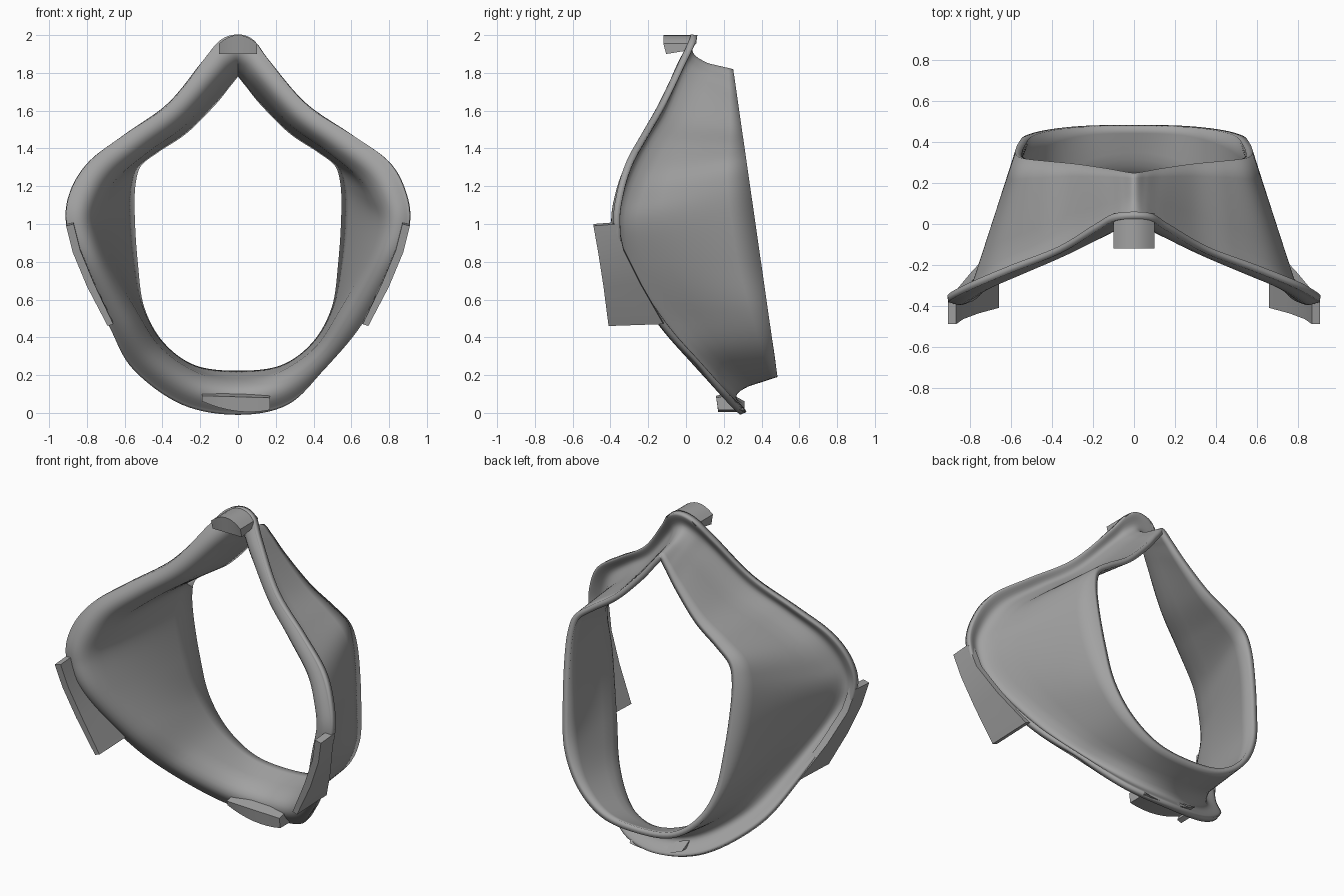
import bpy, bmesh, math
from mathutils import Vector

cube = bpy.data.objects.get("Cube")
if cube:
    bpy.data.objects.remove(cube)

grey = bpy.data.materials.new("soft_grey")
grey.use_nodes = True
grey.diffuse_color = (0.36, 0.36, 0.36, 1)
grey.node_tree.nodes["Principled BSDF"].inputs["Base Color"].default_value = (0.36, 0.36, 0.36, 1)


def add_object(name, verts, faces):
    """Make a mesh object with outward normals and the shared material."""
    mesh = bpy.data.meshes.new(name)
    mesh.from_pydata(verts, [], faces)
    mesh.materials.append(grey)
    obj = bpy.data.objects.new(name, mesh)
    bpy.context.collection.objects.link(obj)
    return obj


def recalc_normals(obj):
    bm = bmesh.new()
    bm.from_mesh(obj.data)
    bmesh.ops.recalc_face_normals(bm, faces=bm.faces)
    bm.to_mesh(obj.data)
    bm.free()


def shade(obj, angle):
    bpy.ops.object.select_all(action='DESELECT')
    obj.select_set(True)
    bpy.context.view_layer.objects.active = obj
    bpy.ops.object.shade_smooth_by_angle(angle=math.radians(angle))


def smooth_loop(points, steps):
    """Closed Catmull-Rom curve through the given points."""
    pts = [Vector(p) for p in points]
    n = len(pts)
    out = []
    for i in range(n):
        a, b, c, d = (pts[(i + k) % n] for k in (-1, 0, 1, 2))
        for s in range(steps):
            t = s / steps
            out.append(b + (c - a) * (t / 2)
                       + (a * 2 - b * 5 + c * 4 - d) * (t * t / 2)
                       + (b * 3 - a - c * 3 + d) * (t ** 3 / 2))
    return out


def full_loop(right, left):
    """Join a right half and a left half, both listed from top to bottom."""
    return right + left[-2:0:-1]


# Outer lip: left x, right x, y, z from the nose down to the chin
lip = [(0, 0, .06, 2), (.1, .09, .05, 1.965), (.19, .17, 0, 1.86),
       (.37, .36, -.11, 1.64), (.6, .6, -.2, 1.475), (.79, .8, -.28, 1.33),
       (.89, .89, -.33, 1.17), (.91, .91, -.35, 1), (.84, .84, -.31, .8),
       (.69, .66, -.11, .48), (.56, .47, .09, .25), (.3, .27, .26, .06),
       (0, 0, .32, .005)]
# Line where the rolled rim turns into the wall: x, y, z
bend = [(0, .12, 1.85), (.05, .1, 1.82), (.12, .06, 1.75), (.3, -.01, 1.55),
        (.48, -.1, 1.42), (.66, -.18, 1.27), (.75, -.24, 1.13), (.78, -.26, 1),
        (.72, -.22, .8), (.57, -.04, .53), (.43, .14, .32), (.22, .28, .18),
        (0, .33, .14)]
# Rear opening, cut by a slanted plane: x, z
rear = [(0, 1.82), (.06, 1.76), (.14, 1.66), (.29, 1.51), (.44, 1.41),
        (.54, 1.33), (.575, 1.22), (.58, 1.05), (.565, .8), (.53, .55),
        (.42, .35), (.24, .22), (0, .19)]

STEPS = 8
lip_loop = smooth_loop(full_loop([(r, y, z) for l, r, y, z in lip],
                                 [(-l, y, z) for l, r, y, z in lip]), STEPS)
bend_loop = smooth_loop(full_loop(bend, [(-x, y, z) for x, y, z in bend]), STEPS)
rear_pts = [(x, .25 + (1.82 - z) * .144, z) for x, z in rear]
rear_loop = smooth_loop(full_loop(rear_pts, [(-x, y, z) for x, y, z in rear_pts]), STEPS)

# Cushion: rolled rim lofted into a tapering wall, then thickened inward
ROLL, WALL = 10, 5
rows = []
for j in range(ROLL):
    t = j / ROLL
    push = Vector((0, -.06 * math.sin(math.pi * t ** 1.4), 0))
    rows.append([a.lerp(b, t) + push for a, b in zip(lip_loop, bend_loop)])
for j in range(WALL + 1):
    rows.append([a.lerp(b, j / WALL) for a, b in zip(bend_loop, rear_loop)])
n = len(lip_loop)
verts = [p for row in rows for p in row]
faces = [(j * n + i, j * n + (i + 1) % n, (j + 1) * n + (i + 1) % n, (j + 1) * n + i)
         for j in range(len(rows) - 1) for i in range(n)]
cushion = add_object("cushion", verts, faces)
shell = cushion.modifiers.new("thickness", 'SOLIDIFY')
shell.thickness = .035
shell.offset = -1
shade(cushion, 50)


def tab(name, sections):
    """Bar through four-cornered sections, closed at both ends."""
    verts = [p for s in sections for p in s]
    last = 4 * (len(sections) - 1)
    faces = [(0, 1, 2, 3), (last, last + 1, last + 2, last + 3)]
    for b in range(0, last, 4):
        faces += [(b + k, b + (k + 1) % 4, b + 4 + (k + 1) % 4, b + 4 + k) for k in range(4)]
    obj = add_object(name, verts, faces)
    recalc_normals(obj)
    shade(obj, 25)


# Nose tab: arched top, flat underside
sections = []
for i in range(9):
    x = -.1 + .2 * i / 8
    top = 2 - 4.5 * x * x
    sections.append([(x, -.12, top), (x, .055, top), (x, .02, 1.92), (x, -.105, 1.9)])
tab("nose_tab", sections)

# Chin tab: curved underside, straight top
sections = []
for i in range(9):
    x = -.19 + .36 * i / 8
    low = .005 + .9 * (x - .06) ** 2
    high = .1 - .03 * x
    sections.append([(x, .17, low), (x, .31, low), (x, .23, high), (x, .16, high - .015)])
tab("chin_tab", sections)

# Cheek tabs: thin plates along the lip; outer x, inner x, front y, rear y, z
cheek = [(.91, .87, -.49, -.36, .99), (.875, .835, -.465, -.33, .85),
         (.8, .76, -.437, -.24, .67), (.69, .66, -.41, -.12, .46)]
for side, name in ((1, "left_cheek_tab"), (-1, "right_cheek_tab")):
    tab(name, [[(side * o, f, z), (side * o, r, z + .01),
                (side * i, r, z + .02), (side * i, f, z + .01)]
               for o, i, f, r, z in cheek])
